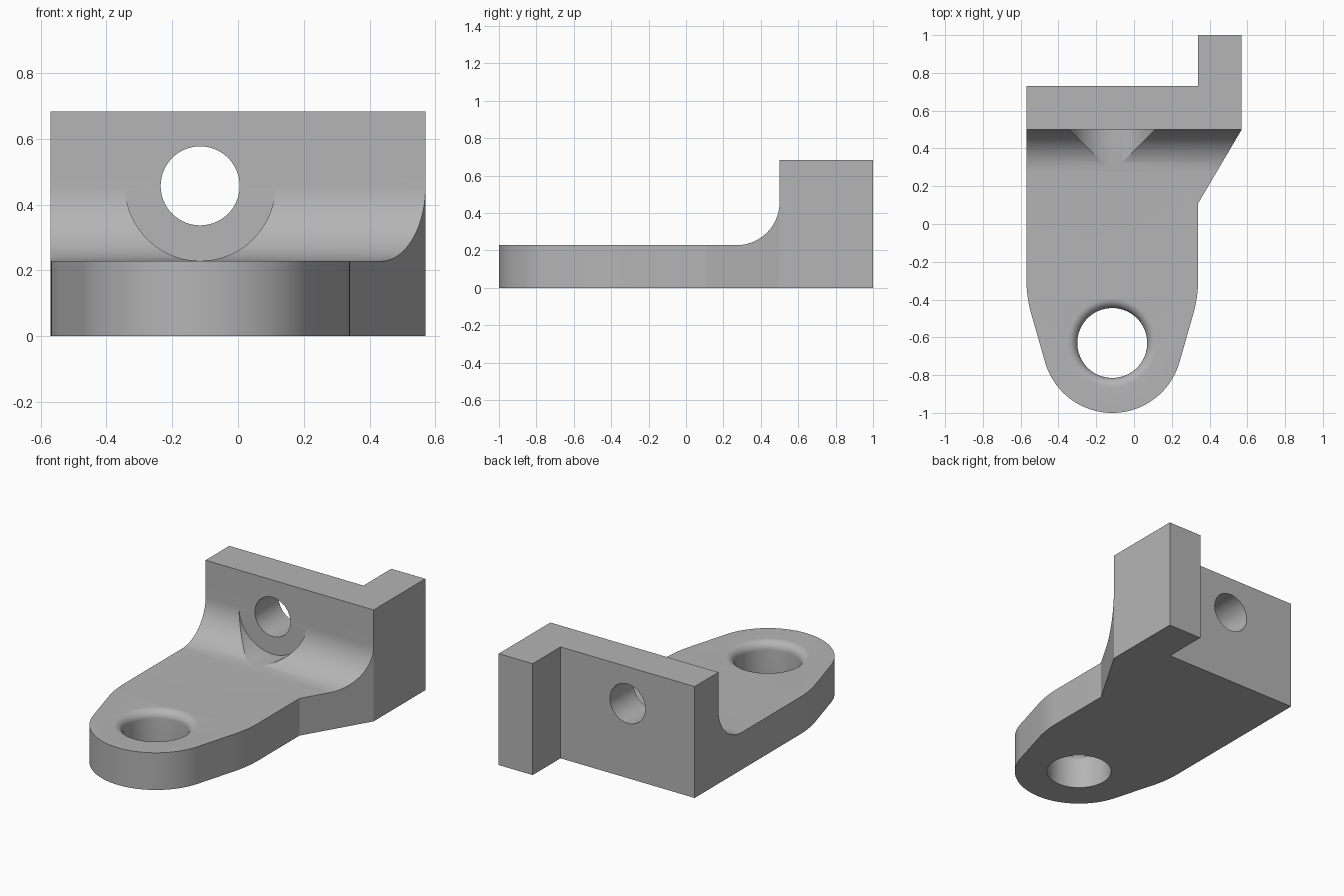
import bpy, bmesh
from math import sin, cos, tan, radians, pi
from mathutils import Matrix, Vector

old = bpy.data.objects.get("Cube")
if old:
    bpy.data.objects.remove(old, do_unlink=True)

CX, HALF = -0.115, 0.455            # centre line and half width of the plate
PLATE_Z, WALL_Z = 0.228, 0.683
WALL_Y = 0.5
BORE_Z = 0.457
FILLET = BORE_Z - PLATE_Z

grey = bpy.data.materials.new("plain grey")
grey.use_nodes = True
colour = (0.46, 0.46, 0.46, 1)
grey.diffuse_color = colour
grey.node_tree.nodes["Principled BSDF"].inputs["Base Color"].default_value = colour


def arc(cx, cy, r, start, end, n):
    """Points on an arc, angles in degrees."""
    angles = [radians(start + (end - start) * i / n) for i in range(n + 1)]
    return [(cx + r * cos(a), cy + r * sin(a)) for a in angles]


def finish(name, bm):
    bmesh.ops.recalc_face_normals(bm, faces=bm.faces)
    mesh = bpy.data.meshes.new(name)
    bm.to_mesh(mesh)
    bm.free()
    mesh.materials.append(grey)
    obj = bpy.data.objects.new(name, mesh)
    bpy.context.collection.objects.link(obj)
    return obj


def prism(name, points, direction):
    """Extrude a closed outline of 3D points."""
    bm = bmesh.new()
    face = bm.faces.new([bm.verts.new(p) for p in points])
    new = bmesh.ops.extrude_face_region(bm, geom=[face])["geom"]
    bmesh.ops.translate(bm, vec=Vector(direction),
                        verts=[v for v in new if isinstance(v, bmesh.types.BMVert)])
    return finish(name, bm)


def bore(name, radius, y0, y1):
    """Cylinder along y on the wall hole axis."""
    ring = arc(CX, BORE_Z, radius, 0, 360, 96)[:-1]
    return prism(name, [(x, y0, z) for x, z in ring], (0, y1 - y0, 0))


# Bracket outline: rounded nose, tapered flanks, straight sides and hooked wall
NOSE_Y, NOSE_R, TAPER, BEND_R = -0.63, 0.37, 16, 0.7
t = radians(TAPER)
corner_y = NOSE_Y - NOSE_R * sin(t) + (HALF - NOSE_R * cos(t)) / tan(t)
bend_y = corner_y + BEND_R * tan(t / 2)
right_bend = arc(CX + HALF - BEND_R, bend_y, BEND_R, -TAPER, 0, 8)
left_bend = [(2 * CX - x, y) for x, y in reversed(right_bend)]
nose = arc(CX, NOSE_Y, NOSE_R, 180 + TAPER, 360 - TAPER, 64)
R = CX + HALF
outline = left_bend + nose + right_bend + [
    (R, 0.11), (0.57, WALL_Y), (0.57, 1), (R, 1), (R, 0.73), (CX - HALF, 0.73)]
bracket = prism("bracket", [(x, y, 0) for x, y in outline], (0, 0, WALL_Z))

# Space above the plate, with the concave fillet up to the wall
fillet = arc(WALL_Y - FILLET, BORE_Z, FILLET, -90, 0, 32)
space = [(-1.2, PLATE_Z)] + fillet + [(WALL_Y, 0.9), (-1.2, 0.9)]
plate_space = prism("plate_space", [(-0.8, y, z) for y, z in space], (1.6, 0, 0))

# Nose hole with a rounded upper rim
HOLE_R, RIM = 0.185, 0.05
rim = arc(HOLE_R + RIM, PLATE_Z - RIM, RIM, 180, 90, 10)
profile = [(0, -0.1), (HOLE_R, -0.1)] + rim + [(HOLE_R + RIM, 0.4), (0, 0.4)]
bm = bmesh.new()
verts = [bm.verts.new((r, 0, z)) for r, z in profile]
edges = [bm.edges.new(pair) for pair in zip(verts, verts[1:])]
bmesh.ops.spin(bm, geom=verts + edges, cent=(0, 0, 0), axis=(0, 0, 1),
               angle=2 * pi, steps=80)
bmesh.ops.remove_doubles(bm, verts=bm.verts, dist=0.0001)
bmesh.ops.transform(bm, matrix=Matrix.Translation((CX, NOSE_Y, 0)), verts=bm.verts)
nose_hole = finish("nose_hole", bm)

# Wall hole and the round seat cut into the fillet in front of it
wall_hole = bore("wall_hole", 0.12, 0.3, 0.9)
wall_seat = bore("wall_seat", FILLET - 0.001, 0.15, WALL_Y - 0.0005)

bpy.ops.object.select_all(action='DESELECT')
bpy.context.view_layer.objects.active = bracket
bracket.select_set(True)
for cutter in (plate_space, nose_hole, wall_seat, wall_hole):
    cutter.hide_render = True
    mod = bracket.modifiers.new(cutter.name, 'BOOLEAN')
    mod.operation = 'DIFFERENCE'
    mod.solver = 'EXACT'
    mod.object = cutter
    bpy.ops.object.modifier_apply(modifier=mod.name)
    bpy.data.objects.remove(cutter, do_unlink=True)

bpy.ops.object.shade_smooth_by_angle(angle=radians(20))
